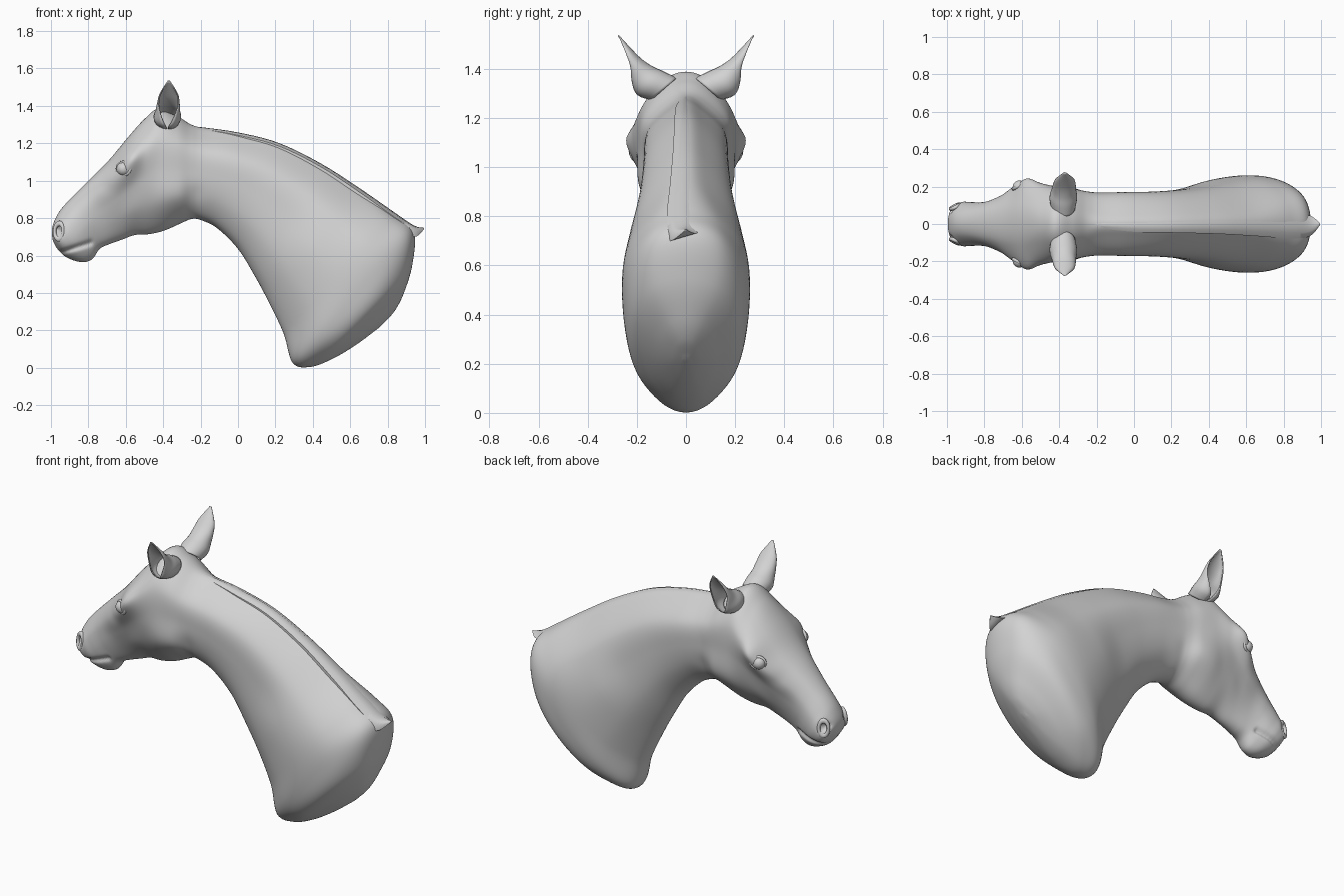
import bpy
import bmesh
import math
from mathutils import Vector

cube = bpy.data.objects.get("Cube")
if cube:
    bpy.data.objects.remove(cube, do_unlink=True)

GREY = (0.65, 0.65, 0.65, 1)
grey = bpy.data.materials.new("plain_grey")
grey.use_nodes = True
grey.diffuse_color = GREY
grey.node_tree.nodes["Principled BSDF"].inputs["Base Color"].default_value = GREY


def spline(points, steps, closed=False):
    """Smooth curve passing through tuples of any length."""
    pts = [tuple(p) for p in points]
    count = len(pts) if closed else len(pts) - 1
    padded = [pts[-1]] + pts + pts[:2] if closed else [pts[0]] + pts + [pts[-1]]
    out = []
    for i in range(count):
        quad = padded[i:i + 4]
        for k in range(steps):
            t = k / steps
            out.append(tuple(
                b + 0.5 * t * (c - a + t * (2 * a - 5 * b + 4 * c - d + t * (3 * (b - c) + d - a)))
                for a, b, c, d in zip(*quad)))
    if not closed:
        out.append(pts[-1])
    return out


def finish(obj, name):
    obj.name = name
    obj.data.name = name
    obj.data.materials.clear()
    obj.data.materials.append(grey)
    bpy.ops.object.select_all(action='DESELECT')
    obj.select_set(True)
    bpy.context.view_layer.objects.active = obj
    bpy.ops.object.shade_smooth_by_angle(angle=math.radians(60))


def loft(name, rings, closed=True):
    """Skin a list of equally sized rings; closed rings also get end caps."""
    bm = bmesh.new()
    rows = [[bm.verts.new(p) for p in ring] for ring in rings]
    size = len(rows[0])
    for a, b in zip(rows, rows[1:]):
        for i in range(size if closed else size - 1):
            j = (i + 1) % size
            bm.faces.new((a[i], a[j], b[j], b[i]))
    if closed:
        bm.faces.new(rows[0])
        bm.faces.new(rows[-1])
    bmesh.ops.recalc_face_normals(bm, faces=bm.faces)
    mesh = bpy.data.meshes.new(name)
    bm.to_mesh(mesh)
    bm.free()
    obj = bpy.data.objects.new(name, mesh)
    bpy.context.collection.objects.link(obj)
    finish(obj, name)
    return obj


# Sections: top x, top z, bottom x, bottom z, then half widths from low to high
LEVELS = (0.06, 0.25, 0.5, 0.75, 0.94)
shoulder_and_neck = [
    (.775, .235, .755, .215, .005, .01, .01, .01, .005),
    (.835, .30, .635, .125, .03, .05, .06, .05, .03),
    (.885, .395, .51, .05, .06, .11, .13, .115, .07),
    (.932, .55, .39, .005, .085, .18, .22, .205, .13),
    (.94, .73, .293, .025, .11, .21, .252, .235, .145),
    (.84, .82, .245, .18, .095, .205, .257, .238, .13),
    (.66, .945, .17, .34, .085, .185, .235, .205, .088),
    (.45, 1.08, .09, .49, .083, .163, .19, .177, .073),
    (.22, 1.195, 0, .635, .077, .147, .172, .162, .065),
    (0, 1.255, -.11, .745, .077, .142, .168, .158, .06),
    (-.17, 1.28, -.2, .79, .08, .145, .167, .155, .06),
]
head = [
    (-.25, 1.30, -.25, .795, .08, .155, .172, .163, .075),
    (-.33, 1.35, -.31, .77, .08, .175, .187, .177, .09),
    (-.42, 1.388, -.39, .735, .08, .175, .197, .187, .097),
    (-.50, 1.33, -.47, .715, .07, .155, .197, .21, .10),
    (-.59, 1.23, -.55, .71, .06, .135, .18, .232, .115),
    (-.69, 1.11, -.62, .685, .05, .105, .148, .183, .105),
    (-.79, 1.01, -.69, .66, .05, .09, .118, .128, .082),
    (-.87, .93, -.74, .635, .05, .088, .113, .11, .067),
    (-.94, .855, -.78, .58, .045, .087, .115, .11, .062),
    (-.975, .80, -.84, .565, .045, .087, .115, .11, .06),
    (-.995, .74, -.92, .592, .035, .07, .092, .088, .05),
    (-.99, .68, -.97, .64, .005, .01, .01, .01, .005),
]

# Sculpted swells and hollows: x, z, radius, outward push
SCULPT = [
    (-.58, 1.125, .05, .012),    # brow
    (-.37, .92, .10, .007),      # cheek
    (-.23, .93, .05, -.006),     # hollow behind the jaw
    (-.70, .97, .05, -.008),     # hollow under the eye
    (-.962, .735, .022, -.035),  # nostril
]
# Mouth line between the upper lip and the chin
SCULPT += [(-.95 + .02 * k, .615 + .0065 * k, .013, -.015) for k in range(9)]


def section_ring(s):
    top, bottom = Vector((s[0], 0, s[1])), Vector((s[2], 0, s[3]))
    half = list(zip(LEVELS, s[4:]))
    outline = [(0, 0)] + half + [(1, 0)] + [(t, -w) for t, w in reversed(half)]
    ring = []
    for t, w in spline(outline, 8, closed=True):
        p = bottom.lerp(top, t)
        push = sum(a * math.exp(-((p.x - x) ** 2 + (p.z - z) ** 2) / r ** 2)
                   for x, z, r, a in SCULPT)
        p.y = w + push * max(-1, min(1, w / 0.05))
        ring.append(p)
    return ring


loft("head_and_neck", [section_ring(s) for s in spline(shoulder_and_neck + head, 8)])

# Mane: thin flap folded over to the right of the crest
mane_path = [  # x, z, overhang
    (-.21, 1.285, .02), (0, 1.255, .042), (.22, 1.198, .047), (.45, 1.085, .053),
    (.66, .95, .065), (.84, .825, .078), (.94, .758, .065), (.995, .745, .005)]
loft("mane", [
    [(x, w * .7, z - w * .4), (x, 0, z + .003), (x, -w * .6, z - w * .06), (x, -w, z - w * .28),
     (x, -w, z - w * .9), (x, -w * .5, z - w * .75)]
    for x, z, w in spline(mane_path, 5)])


def rim(name, place, facing, radius, thickness, stretch):
    bpy.ops.mesh.primitive_torus_add(major_segments=32, minor_segments=10,
                                     major_radius=radius, minor_radius=thickness)
    obj = bpy.context.object
    obj.location = place
    obj.rotation_mode = 'QUATERNION'
    obj.rotation_quaternion = Vector(facing).to_track_quat('Z', 'Y')
    obj.scale = stretch
    finish(obj, name)


# Ear: spine y z, outer edge y z, half width, centre x, half angle of the wrap
ear_path = [
    (.04, 1.36, .14, 1.275, .062, -.378, 3.1), (.09, 1.386, .197, 1.295, .071, -.378, 3),
    (.135, 1.406, .228, 1.345, .062, -.375, 2.5), (.18, 1.436, .244, 1.40, .057, -.372, 2),
    (.222, 1.477, .258, 1.455, .045, -.37, 1.8), (.275, 1.535, .276, 1.533, .003, -.37, 1.6)]

for side, label in ((1, "left"), (-1, "right")):
    rings = []
    for sy, sz, ey, ez, w, cx, wrap in spline(ear_path, 4):
        middle = Vector((cx, (sy + ey) / 2, (sz + ez) / 2))
        reach = Vector((0, (sy - ey) / 2, (sz - ez) / 2))
        ring = []
        for k in range(21):
            a = wrap * (k / 10 - 1)
            p = middle + reach * math.cos(a)
            ring.append((p.x + w * math.sin(a), side * p.y, p.z))
        rings.append(ring)
    ear = loft(label + "_ear", rings, closed=False)
    shell = ear.modifiers.new("thickness", 'SOLIDIFY')
    shell.thickness = 0.006
    shell.offset = 0

    # Eye with lids
    bpy.ops.mesh.primitive_uv_sphere_add(segments=24, ring_count=16, radius=.037,
                                         location=(-.612, side * .196, 1.063))
    finish(bpy.context.object, label + "_eye")
    rim(label + "_eyelids", (-.611, side * .205, 1.065), (-.5, side, 0),
        .038, .009, (1, .9, 1))

    # Nostril rim
    rim(label + "_nostril", (-.957, side * .092, .73), (-.5, side, .1),
        .031, .011, (.85, 1.35, 1))
